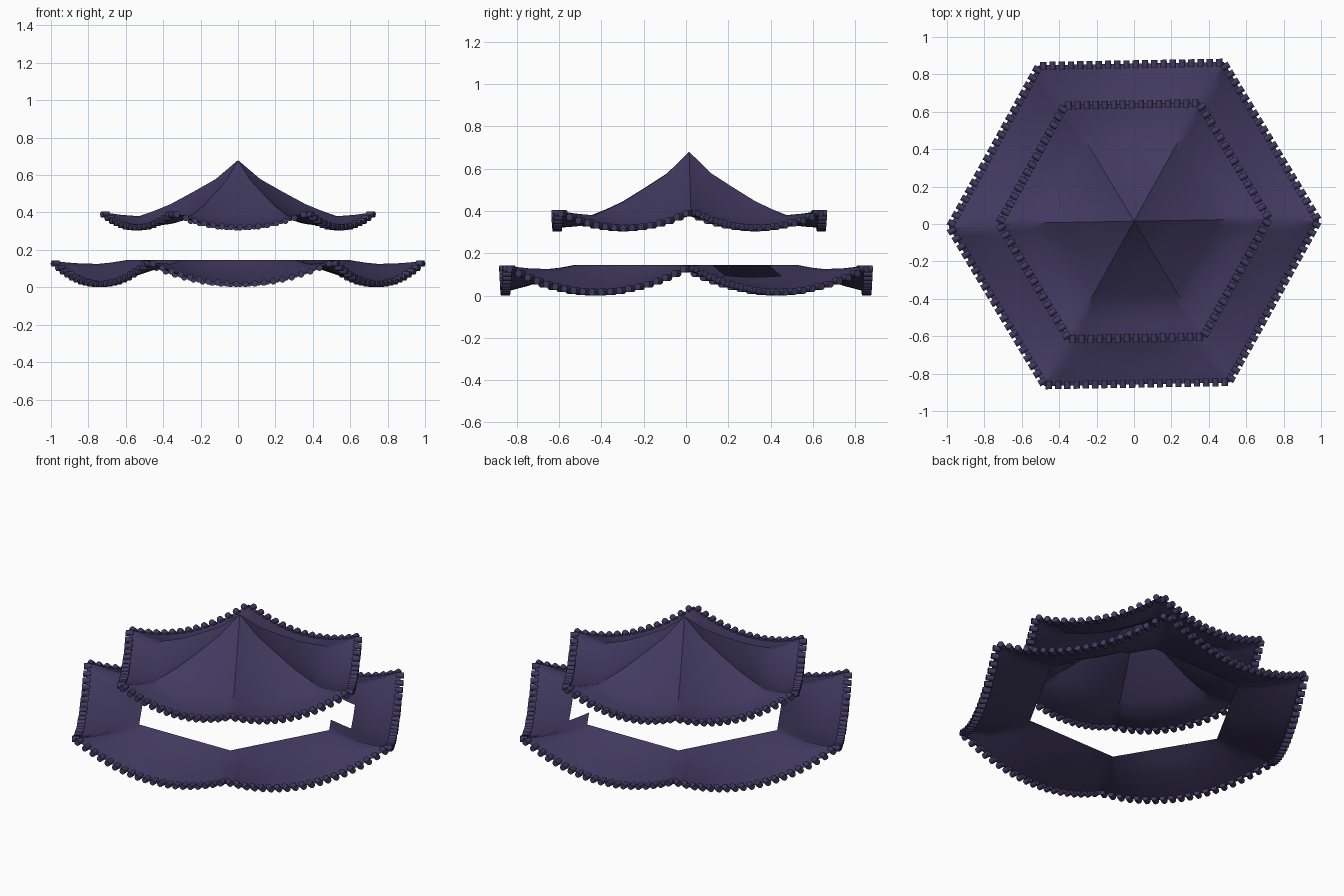
import bpy, bmesh, math
from mathutils import Vector, Matrix

cube = bpy.data.objects.get("Cube")
if cube:
    bpy.data.objects.remove(cube)

TURN = math.radians(1)   # slight twist of the whole roof
STEP = math.pi / 3


def flat_material(name, rgb):
    mat = bpy.data.materials.new(name)
    mat.use_nodes = True
    mat.diffuse_color = (*rgb, 1)
    bsdf = mat.node_tree.nodes["Principled BSDF"]
    bsdf.inputs["Base Color"].default_value = (*rgb, 1)
    bsdf.inputs["Roughness"].default_value = 0.8
    return mat


tile = flat_material("dark violet tile", (0.052, 0.041, 0.115))


def corner(i, r):
    a = TURN + i * STEP
    return Vector((r * math.cos(a), r * math.sin(a), 0))


def eave_dip(t):
    return 4 * t * (1 - t)


def finish(bm, name, centre, angle):
    mesh = bpy.data.meshes.new(name)
    bm.to_mesh(mesh)
    bm.free()
    obj = bpy.data.objects.new(name, mesh)
    obj.location = centre
    mesh.materials.append(tile)
    bpy.context.collection.objects.link(obj)
    bpy.ops.object.select_all(action='DESELECT')
    obj.select_set(True)
    bpy.context.view_layer.objects.active = obj
    bpy.ops.object.shade_smooth_by_angle(angle=math.radians(angle))
    return obj


def roof_sheet(hip, sag, power, cols=16):
    """Six sagging panels swept between hip lines given as (radius, height)."""
    bm = bmesh.new()
    r0, r1 = hip[0][0], hip[-1][0]
    for i in range(6):
        rows = []
        for r, z in hip:
            amount = sag * ((r - r0) / (r1 - r0)) ** power
            row = []
            for k in range(cols + 1):
                t = k / cols
                p = corner(i, r).lerp(corner(i + 1, r), t)
                p.z = z - amount * eave_dip(t)
                row.append(bm.verts.new(p))
            rows.append(row)
        for a, b in zip(rows, rows[1:]):
            for k in range(cols):
                bm.faces.new((a[k], b[k], b[k + 1], a[k + 1]))
    bmesh.ops.remove_doubles(bm, verts=bm.verts, dist=0.0005)
    return bm


def cut_notch(bm, side, depth, left, right):
    """Remove a rectangular notch from the inner edge of one panel."""
    a = TURN + (side + 0.5) * STEP
    out = Vector((math.cos(a), math.sin(a), 0))
    along = Vector((-out.y, out.x, 0))

    def panel():
        return [f for f in bm.faces
                if f.calc_center_median().xy.normalized().dot(out.xy) > 0.866]

    for normal, d in ((out, depth), (along, left), (along, right)):
        faces = panel()
        geom = set(faces)
        for f in faces:
            geom.update(f.edges)
            geom.update(f.verts)
        bmesh.ops.bisect_plane(bm, geom=list(geom), plane_co=normal * d, plane_no=normal)
    gone = [f for f in panel()
            if f.calc_center_median().dot(out) < depth
            and left < f.calc_center_median().dot(along) < right]
    bmesh.ops.delete(bm, geom=gone, context='FACES')


def eave_caps(radius, height, sag, count):
    """Round tile ends in a row along every eave."""
    bm = bmesh.new()
    for i in range(6):
        a = TURN + (i + 0.5) * STEP
        out = Vector((math.cos(a), math.sin(a), 0))
        turn = Matrix.Rotation(a, 4, 'Z') @ Matrix.Rotation(math.pi / 2, 4, 'Y')
        for k in range(count):
            t = (k + 0.5) / count
            p = corner(i, radius).lerp(corner(i + 1, radius), t) - out * 0.003
            p.z = height - sag * eave_dip(t)
            bmesh.ops.create_cone(bm, cap_ends=True, segments=10, radius1=0.017,
                                  radius2=0.017, depth=0.042,
                                  matrix=Matrix.Translation(p) @ turn)
    return bm


# Lower skirt: open hexagonal ring with a notch in its inner edge
lower_hip = [(0.6, 0.145), (0.68, 0.132), (0.75, 0.125), (0.87, 0.129), (0.99, 0.14)]
lower = roof_sheet(lower_hip, 0.123, 1.0)
cut_notch(lower, 0, 0.63, -0.165, 0.145)
finish(lower, "lower_roof", (0, 0, 0), 40)
finish(eave_caps(0.99, 0.138, 0.121, 20), "lower_eave_caps", (0, 0, 0), 40)

# Upper roof: pointed hexagonal canopy
upper_hip = [(0, 0.68), (0.12, 0.578), (0.24, 0.51), (0.36, 0.445),
             (0.45, 0.408), (0.53, 0.38), (0.63, 0.388), (0.725, 0.402)]
upper = roof_sheet(upper_hip, 0.082, 2.0)
finish(upper, "upper_roof", (0, 0.015, 0), 40)
finish(eave_caps(0.725, 0.4, 0.08, 15), "upper_eave_caps", (0, 0.015, 0), 40)
